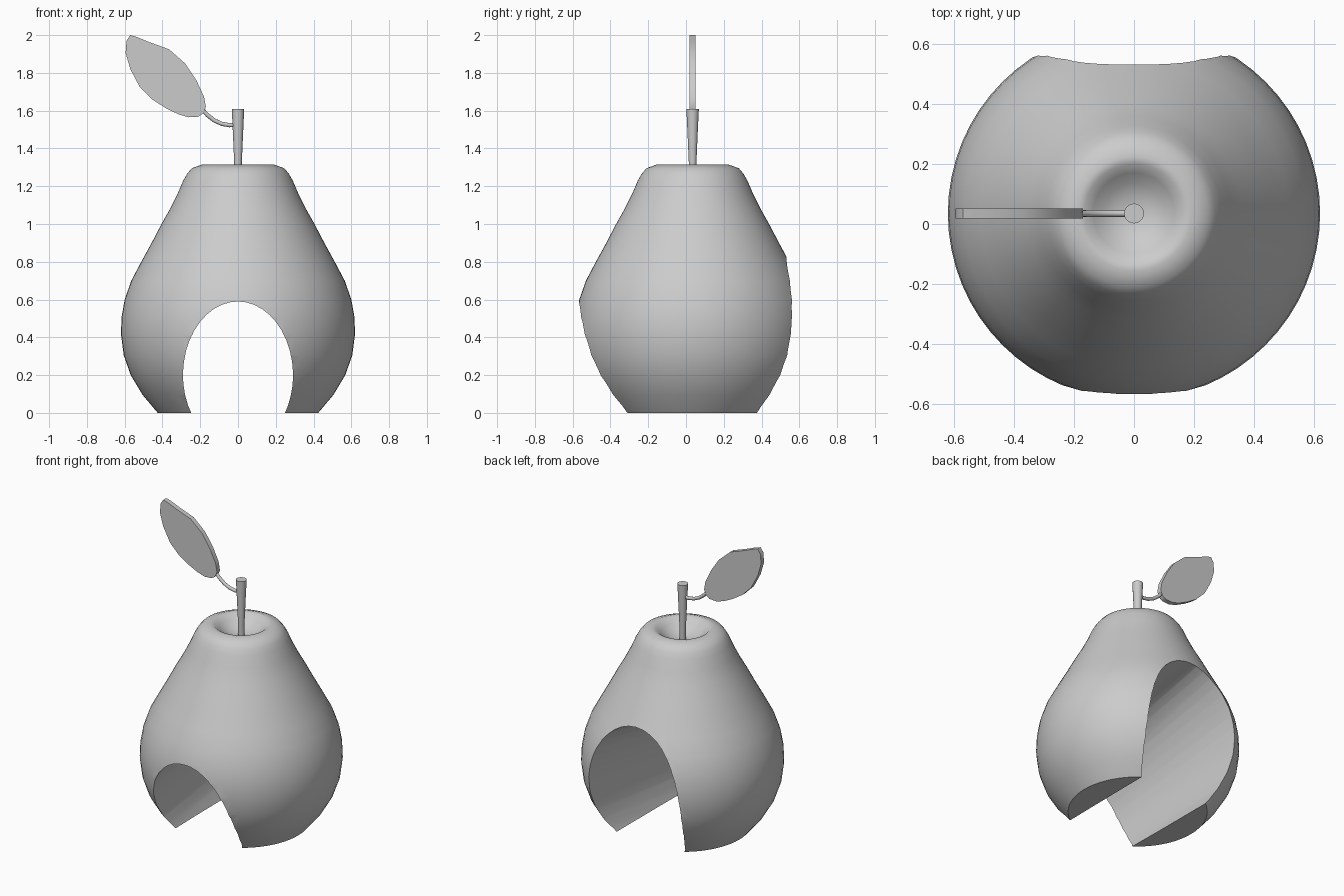
import bpy, bmesh, math

if "Cube" in bpy.data.objects:
    bpy.data.objects.remove(bpy.data.objects["Cube"])

AXIS_Y = 0.035


def finish(bm, name, angle=35):
    bmesh.ops.recalc_face_normals(bm, faces=bm.faces)
    me = bpy.data.meshes.new(name)
    bm.to_mesh(me)
    bm.free()
    ob = bpy.data.objects.new(name, me)
    bpy.context.collection.objects.link(ob)
    if angle:
        smooth(ob, angle)
    return ob


def smooth(ob, angle):
    bpy.ops.object.select_all(action='DESELECT')
    ob.select_set(True)
    bpy.context.view_layer.objects.active = ob
    bpy.ops.object.shade_smooth_by_angle(angle=math.radians(angle))


def loft(name, rings, angle=35):
    """Skin a list of equal-length rings and cap both ends."""
    bm = bmesh.new()
    vs = [[bm.verts.new(p) for p in ring] for ring in rings]
    n = len(vs[0])
    for a, b in zip(vs, vs[1:]):
        for i in range(n):
            j = (i + 1) % n
            bm.faces.new((a[i], a[j], b[j], b[i]))
    bm.faces.new(vs[0])
    bm.faces.new(vs[-1])
    return finish(bm, name, angle)


def lathe(name, profile, n):
    return loft(name, [[(r * math.cos(2 * math.pi * i / n),
                         AXIS_Y + r * math.sin(2 * math.pi * i / n), z)
                        for i in range(n)] for r, z in profile])


# pear body with a dimpled top
body = lathe("pear_body", [
    (0.425, 0), (0.505, 0.095), (0.568, 0.2), (0.605, 0.305), (0.62, 0.42),
    (0.616, 0.51), (0.6, 0.6), (0.565, 0.7), (0.512, 0.8), (0.46, 0.895),
    (0.405, 1.0), (0.36, 1.08), (0.32, 1.16), (0.29, 1.23), (0.27, 1.265),
    (0.245, 1.295), (0.19, 1.315), (0.165, 1.31), (0.135, 1.285),
    (0.1, 1.257), (0.06, 1.238), (0.015, 1.23)], 64)

# oval tunnel, growing taller towards the back
rings = []
for t in (-0.2, 1.2):
    y = -0.565 + 1.095 * t
    a, zc, b = 0.286 + 0.054 * t, 0.2 + 0.13 * t, 0.39 + 0.11 * t
    rings.append([(a * math.sin(2 * math.pi * i / 40), y,
                   zc + b * math.cos(2 * math.pi * i / 40)) for i in range(40)])
cutter = loft("tunnel_cutter", rings)
cutter.hide_render = True
mod = body.modifiers.new("tunnel", 'BOOLEAN')
mod.operation = 'DIFFERENCE'
mod.solver = 'EXACT'
mod.object = cutter
bpy.context.view_layer.objects.active = body
bpy.ops.object.modifier_apply(modifier=mod.name)
bpy.data.objects.remove(cutter)
smooth(body, 35)

# stem
lathe("stem", [(0.018, 1.2), (0.02, 1.32), (0.026, 1.46), (0.033, 1.61)], 24)

# curved leaf stalk
path = [(0.0, 1.525), (-0.045, 1.523), (-0.085, 1.53), (-0.125, 1.548),
        (-0.16, 1.575), (-0.195, 1.612)]
rings = []
for k, (x, z) in enumerate(path):
    x0, z0 = path[max(k - 1, 0)]
    x1, z1 = path[min(k + 1, len(path) - 1)]
    d = math.hypot(x1 - x0, z1 - z0)
    nx, nz = -(z1 - z0) / d, (x1 - x0) / d
    rings.append([(x + 0.011 * math.cos(t) * nx, AXIS_Y + 0.011 * math.sin(t),
                   z + 0.011 * math.cos(t) * nz)
                  for t in (2 * math.pi * i / 12 for i in range(12))])
loft("leaf_stalk", rings, 50)

# flat leaf
outline = [(-.57, 2.0), (-.535, 1.99), (-.475, 1.965), (-.365, 1.925), (-.28, 1.85),
           (-.22, 1.76), (-.18, 1.675), (-.17, 1.62), (-.185, 1.585), (-.21, 1.568),
           (-.265, 1.565), (-.32, 1.583), (-.385, 1.615), (-.455, 1.66), (-.52, 1.725),
           (-.57, 1.82), (-.595, 1.905), (-.59, 1.97)]
loft("leaf", [[(x, AXIS_Y + s * 0.016, z) for x, z in outline] for s in (-1, 1)])
